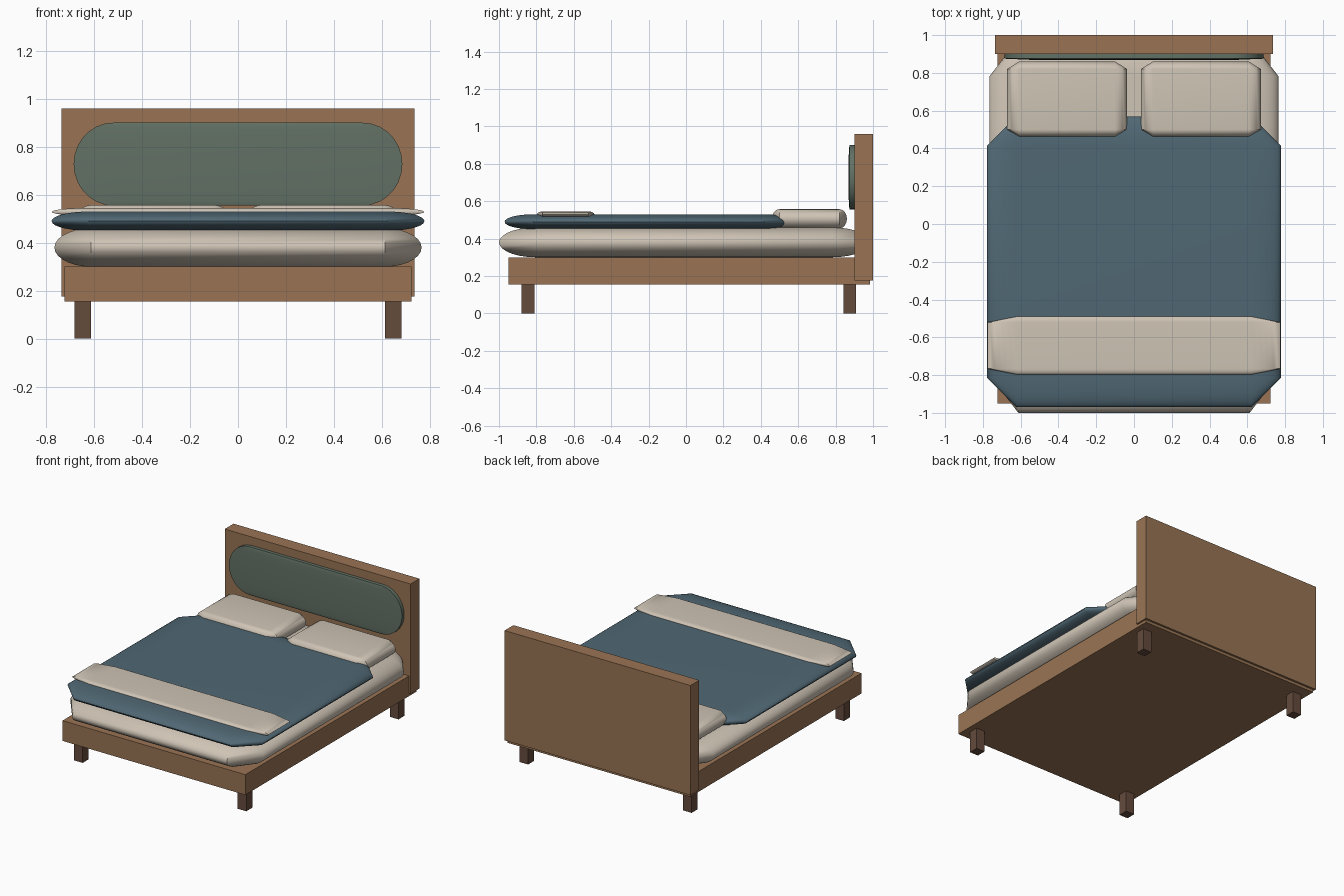
import bpy
import bmesh
from math import sin, cos, pi
from mathutils import Vector

cube = bpy.data.objects.get("Cube")
if cube:
    bpy.data.objects.remove(cube, do_unlink=True)


def material(name, rgb):
    mat = bpy.data.materials.new(name)
    mat.use_nodes = True
    mat.diffuse_color = (*rgb, 1)
    mat.node_tree.nodes["Principled BSDF"].inputs["Base Color"].default_value = (*rgb, 1)
    return mat


oak = material("warm oak", (0.32, 0.175, 0.088))
walnut = material("dark walnut", (0.13, 0.07, 0.046))
linen = material("cream linen", (0.62, 0.55, 0.46))
blue = material("dusty blue", (0.08, 0.138, 0.175))
green = material("sage green", (0.122, 0.165, 0.13))


def finish(name, bm, mat, centre, smooth=False):
    bmesh.ops.recalc_face_normals(bm, faces=bm.faces)
    mesh = bpy.data.meshes.new(name)
    bm.to_mesh(mesh)
    bm.free()
    mesh.materials.append(mat)
    obj = bpy.data.objects.new(name, mesh)
    obj.location = centre
    bpy.context.collection.objects.link(obj)
    if smooth:
        bpy.ops.object.select_all(action='DESELECT')
        obj.select_set(True)
        bpy.context.view_layer.objects.active = obj
        bpy.ops.object.shade_smooth_by_angle(angle=0.7)
    return obj


def middle_and_half(low, high):
    low, high = Vector(low), Vector(high)
    return (low + high) / 2, (high - low) / 2


def box(name, low, high, mat):
    centre, half = middle_and_half(low, high)
    bm = bmesh.new()
    bmesh.ops.create_cube(bm, size=2)
    bmesh.ops.scale(bm, vec=half, verts=bm.verts)
    return finish(name, bm, mat, centre)


def cushion(name, low, high, mat, soft=0.2, steps=7):
    """Chamfered slab whose rim is rounded over its whole height."""
    centre, half = middle_and_half(low, high)
    bm = bmesh.new()
    rings = []
    for i in range(-steps, steps + 1):
        t = i / steps * pi / 2
        bulge = soft * cos(t)
        inner, outer = 1 - soft, 1 - soft + bulge
        z = half.z * sin(t)
        if abs(i) == steps:
            plan = [(inner, inner), (-inner, inner), (-inner, -inner), (inner, -inner)]
        else:
            plan = [(outer, inner), (inner, outer), (-inner, outer), (-outer, inner),
                    (-outer, -inner), (-inner, -outer), (inner, -outer), (outer, -inner)]
        ring = [bm.verts.new((half.x * x, half.y * y, z)) for x, y in plan]
        # The end rings share one vertex between both sides of a corner
        rings.append(ring if len(ring) == 8 else [v for v in ring for _ in range(2)])
    for a, b in zip(rings, rings[1:]):
        for k in range(8):
            n = (k + 1) % 8
            corners = list(dict.fromkeys((a[k], a[n], b[n], b[k])))
            bm.faces.new(corners)
    for ring in (rings[0], rings[-1]):
        bm.faces.new(ring[::2])
    return finish(name, bm, mat, centre, smooth=True)


# Frame, headboard and legs
box("bed_frame", (-0.723, -0.95, 0.155), (0.723, 0.985, 0.30), oak)
box("headboard", (-0.735, 0.90, 0.175), (0.735, 1.0, 0.96), oak)
for side, x in (("right", -0.647), ("left", 0.647)):
    for end, y in (("front", -0.845), ("back", 0.875)):
        box(f"{end}_{side}_leg", (x - 0.034, y - 0.034, 0), (x + 0.034, y + 0.034, 0.16), walnut)

# Upholstered headboard panel
cushion("headboard_panel", (-0.685, 0.868, 0.555), (0.685, 0.928, 0.90), green, soft=0.24)

# Bedding
cushion("mattress", (-0.765, -1.0, 0.30), (0.765, 0.98, 0.46), linen)
cushion("duvet", (-0.777, -0.97, 0.45), (0.777, 0.57, 0.53), blue)
cushion("throw_blanket", (-0.776, -0.797, 0.512), (0.776, -0.49, 0.545), linen)
for side, x in (("right", -0.354), ("left", 0.354)):
    cushion(f"{side}_pillow", (x - 0.318, 0.46, 0.455), (x + 0.318, 0.86, 0.557), linen)
